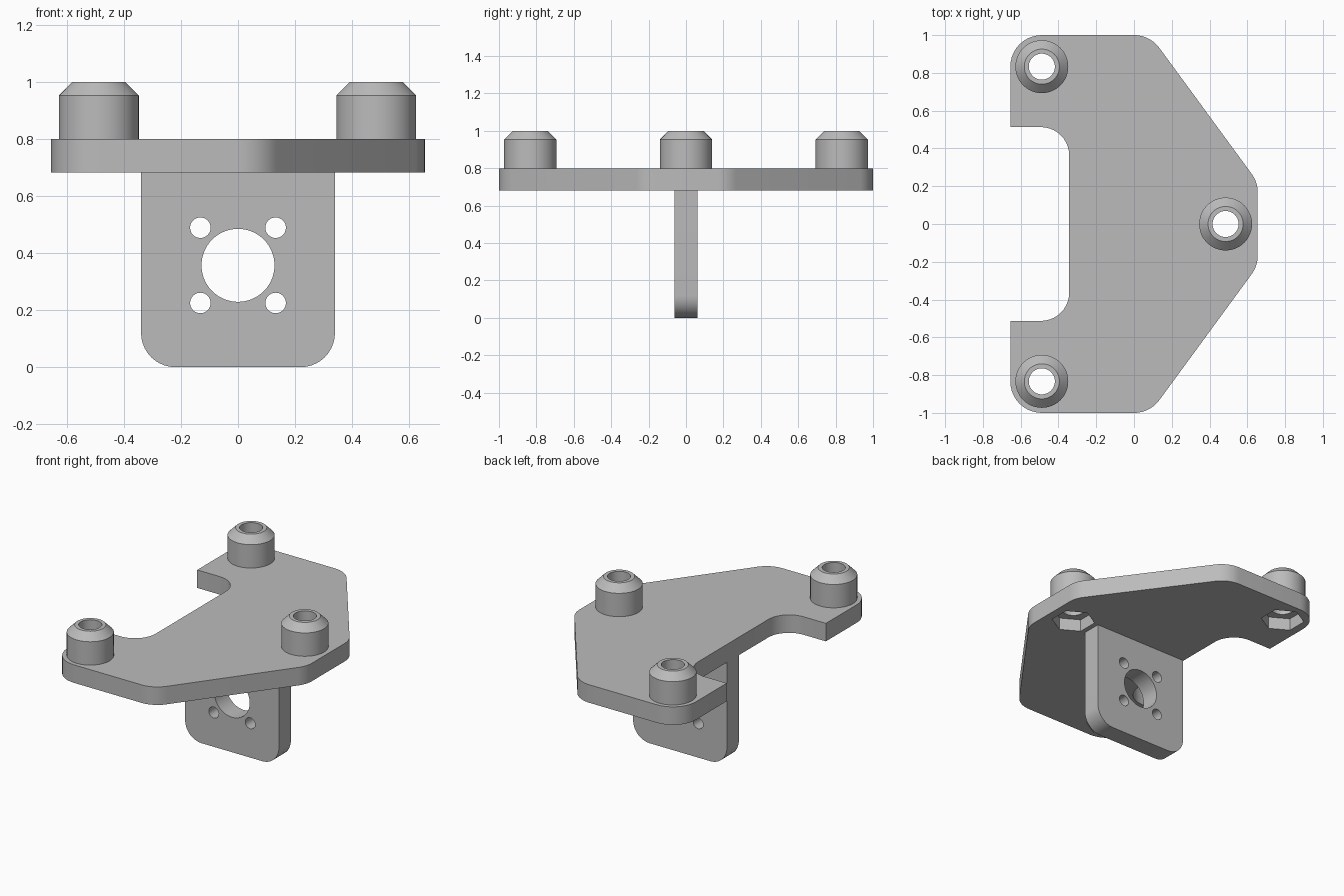
import bpy, bmesh, math
from mathutils import Matrix, Vector

if "Cube" in bpy.data.objects:
    bpy.data.objects.remove(bpy.data.objects["Cube"])

grey = bpy.data.materials.new("plain grey")
grey.use_nodes = True
grey.diffuse_color = (0.5, 0.5, 0.5, 1)
grey.node_tree.nodes["Principled BSDF"].inputs["Base Color"].default_value = (0.5, 0.5, 0.5, 1)

PLATE_LOW, PLATE_TOP, BOSS_TOP = 0.682, 0.80, 1.0
BOSSES = [(-0.488, 0.833), (-0.488, -0.833), (0.485, 0)]
HOLE_R = 0.069


def make_object(name, bm):
    bmesh.ops.recalc_face_normals(bm, faces=bm.faces)
    mesh = bpy.data.meshes.new(name)
    bm.to_mesh(mesh)
    bm.free()
    mesh.materials.append(grey)
    obj = bpy.data.objects.new(name, mesh)
    bpy.context.collection.objects.link(obj)
    return obj


def rounded(corners, steps=10):
    """Outline from (x, y, radius) corners, each replaced by a tangent arc."""
    points = []
    for i, (x, y, r) in enumerate(corners):
        p = Vector((x, y))
        if r == 0:
            points.append(p)
            continue
        a = (Vector(corners[i - 1][:2]) - p).normalized()
        b = (Vector(corners[(i + 1) % len(corners)][:2]) - p).normalized()
        half = a.angle(b) / 2
        centre = p + (a + b).normalized() * r / math.sin(half)
        start = p + a * r / math.tan(half) - centre
        end = p + b * r / math.tan(half) - centre
        sweep = math.pi - 2 * half
        for k in range(steps + 1):
            t = k / steps
            points.append(centre + (start * math.sin((1 - t) * sweep)
                                    + end * math.sin(t * sweep)) / math.sin(sweep))
    return points


def slab(name, points, low, high):
    bm = bmesh.new()
    face = bm.faces.new([bm.verts.new((p.x, p.y, low)) for p in points])
    top = bmesh.ops.extrude_face_region(bm, geom=[face])["geom"]
    bmesh.ops.translate(bm, vec=(0, 0, high - low),
                        verts=[v for v in top if isinstance(v, bmesh.types.BMVert)])
    return make_object(name, bm)


def drill(target, name, sides, radius, depth, matrix):
    bm = bmesh.new()
    bmesh.ops.create_cone(bm, cap_ends=True, segments=sides, radius1=radius,
                          radius2=radius, depth=depth, matrix=matrix)
    cutter = make_object(name, bm)
    cutter.hide_render = True
    mod = target.modifiers.new(name, 'BOOLEAN')
    mod.operation, mod.solver, mod.object = 'DIFFERENCE', 'EXACT', cutter
    bpy.context.view_layer.objects.active = target
    bpy.ops.object.modifier_apply(modifier=name)
    bpy.data.objects.remove(cutter)


def smooth(obj):
    bpy.ops.object.select_all(action='DESELECT')
    obj.select_set(True)
    bpy.context.view_layer.objects.active = obj
    bpy.ops.object.shade_smooth_by_angle(angle=math.radians(25))


# Top plate: half outline along +y, mirrored to -y
R = 0.167
n = Vector((0.666, 0.488)).normalized()
reach = Vector((0, 0.833)).dot(n) + R
x_top = (reach - n.y) / n.x
y_side = (reach - n.x * 0.655) / n.y
half = [(0.655, y_side, R), (x_top, 1, R), (-0.655, 1, R),
        (-0.655, 0.513, 0), (-0.343, 0.513, 0.15)]
outline = half + [(x, -y, r) for x, y, r in reversed(half)]
plate = slab("top_plate", rounded(outline), PLATE_LOW, PLATE_TOP)
for x, y in BOSSES:
    # Screw hole, then hexagonal nut pocket on the underside
    drill(plate, "screw_hole", 48, HOLE_R, 1, Matrix.Translation((x, y, 0.7)))
    drill(plate, "nut_pocket", 6, 0.132, 0.16, Matrix.Translation((x, y, PLATE_LOW)))
smooth(plate)

# Hanging tab, drawn flat and stood upright
w = 0.34
tab = slab("mounting_tab", rounded([(-w, 0, 0.12), (w, 0, 0.12), (w, PLATE_LOW, 0),
                                    (-w, PLATE_LOW, 0)]), -0.062, 0.062)
tab.data.transform(Matrix.Rotation(math.pi / 2, 4, 'X'))
upright = Matrix.Rotation(math.pi / 2, 4, 'X')
drill(tab, "centre_hole", 64, 0.128, 1, Matrix.Translation((0, 0, 0.357)) @ upright)
for sx in (-1, 1):
    for sz in (-1, 1):
        spot = Matrix.Translation((sx * 0.132, 0, 0.357 + sz * 0.132))
        drill(tab, "bolt_hole", 32, 0.036, 1, spot @ upright)
smooth(tab)

# Chamfered tubular bosses
for i, (x, y) in enumerate(BOSSES):
    bm = bmesh.new()
    profile = [(0.14, PLATE_TOP), (0.14, 0.953), (0.093, BOSS_TOP),
               (HOLE_R, BOSS_TOP), (HOLE_R, PLATE_TOP)]
    verts = [bm.verts.new((r, 0, z)) for r, z in profile]
    edges = [bm.edges.new(pair) for pair in zip(verts, verts[1:])]
    bmesh.ops.spin(bm, geom=verts + edges, cent=(0, 0, 0), axis=(0, 0, 1),
                   angle=2 * math.pi, steps=48)
    bmesh.ops.remove_doubles(bm, verts=bm.verts, dist=0.0005)
    bmesh.ops.translate(bm, verts=bm.verts, vec=(x, y, 0))
    smooth(make_object(f"boss_{i + 1}", bm))
